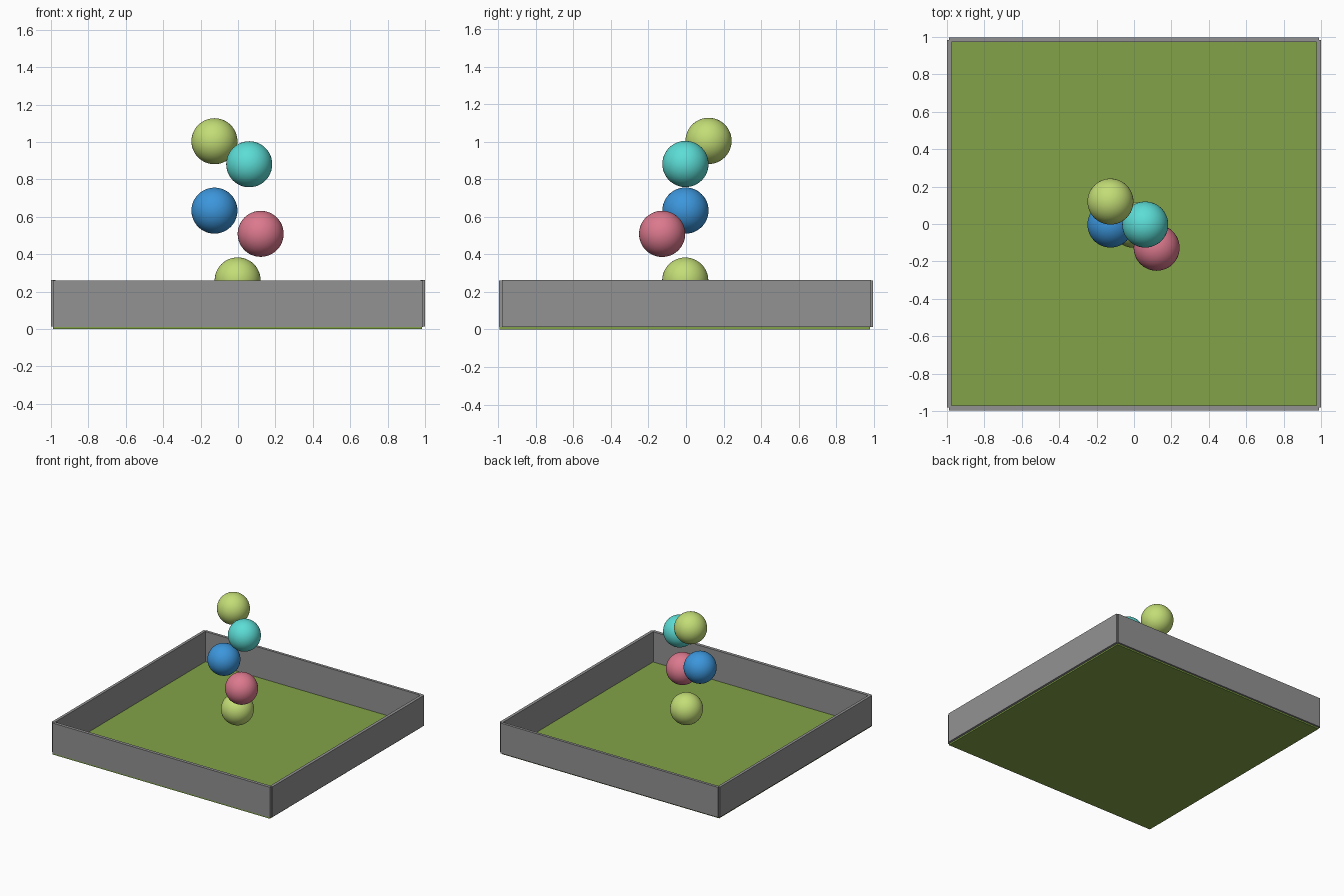
import bpy

if "Cube" in bpy.data.objects:
    bpy.data.objects.remove(bpy.data.objects["Cube"])


def material(name, rgb):
    """Flat material from 0-255 sRGB values."""
    def lin(c):
        c /= 255
        return c / 12.92 if c <= 0.04045 else ((c + 0.055) / 1.055) ** 2.4
    m = bpy.data.materials.new(name)
    m.diffuse_color = (*[lin(c) for c in rgb], 1)
    m.use_nodes = True
    m.node_tree.nodes["Principled BSDF"].inputs["Base Color"].default_value = m.diffuse_color
    return m


def box(name, lo, hi, mat):
    bpy.ops.mesh.primitive_cube_add(size=1)
    o = bpy.context.object
    o.name = name
    for v in o.data.vertices:
        v.co = [lo[i] if v.co[i] < 0 else hi[i] for i in range(3)]
    o.data.materials.append(mat)
    return o


def ball(name, pos, mat, radius=0.123):
    bpy.ops.mesh.primitive_uv_sphere_add(segments=48, ring_count=24,
                                         radius=radius, location=pos)
    o = bpy.context.object
    o.name = name
    bpy.ops.object.shade_smooth()
    o.data.materials.append(mat)


green = material("grass green", (130, 163, 72))
grey = material("wall grey", (146, 146, 146))
lime = material("lime", (195, 221, 118))
rose = material("rose", (220, 121, 142))
blue = material("blue", (60, 150, 220))
cyan = material("cyan", (92, 221, 214))

# Floor slab
box("floor", (-0.988, -0.992, 0), (0.984, 0.981, 0.012), green)

# Low walls: sides stand just outside the floor ends
box("left_wall", (-1, -0.98, 0.014), (-0.977, 0.985, 0.262), grey)
box("right_wall", (0.975, -0.98, 0.014), (1, 0.985, 0.262), grey)
box("front_wall", (-0.988, -0.996, 0.012), (0.988, -0.97, 0.26), grey)
box("back_wall", (-0.988, 0.974, 0.012), (0.988, 0.996, 0.26), grey)

# Floating balls, lowest first
ball("bottom_ball", (-0.002, -0.004, 0.26), lime)
ball("rose_ball", (0.121, -0.127, 0.509), rose)
ball("blue_ball", (-0.126, -0.003, 0.633), blue)
ball("cyan_ball", (0.06, -0.003, 0.881), cyan)
ball("top_ball", (-0.126, 0.12, 1.004), lime)
